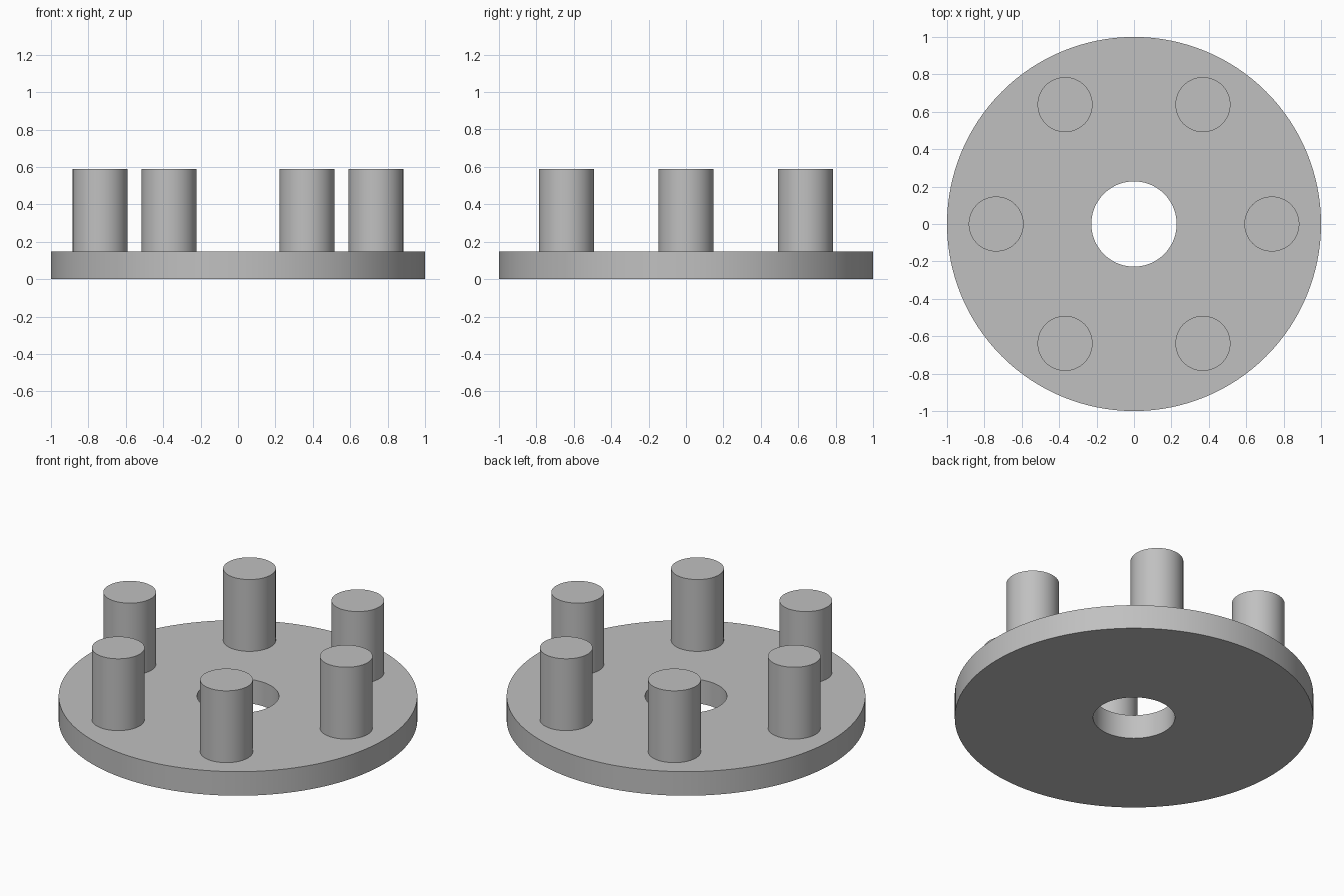
import bpy
import bmesh
from math import cos, sin, pi, radians

DISC_RADIUS, HOLE_RADIUS, DISC_HEIGHT = 1.0, 0.228, 0.148
PEG_RADIUS, PEG_RING, PEG_TOP = 0.147, 0.737, 0.59
PEG_COUNT, SINK = 6, 0.005

default_cube = bpy.data.objects.get("Cube")
if default_cube:
    bpy.data.objects.remove(default_cube, do_unlink=True)

# Single plain grey
grey = bpy.data.materials.new("plain_grey")
grey.use_nodes = True
colour = (0.53, 0.53, 0.53, 1)
grey.diffuse_color = colour
grey.node_tree.nodes["Principled BSDF"].inputs["Base Color"].default_value = colour


def finish(obj):
    obj.data.materials.append(grey)
    bpy.ops.object.select_all(action="DESELECT")
    obj.select_set(True)
    bpy.context.view_layer.objects.active = obj
    bpy.ops.object.shade_smooth_by_angle(angle=radians(30))


def lathe(name, profile, steps):
    """Turn a closed (radius, z) profile around the z axis."""
    bm = bmesh.new()
    rings = []
    for i in range(steps):
        a = 2 * pi * i / steps
        rings.append([bm.verts.new((r * cos(a), r * sin(a), z)) for r, z in profile])
    for i, ring in enumerate(rings):
        after = rings[(i + 1) % steps]
        for j in range(len(profile)):
            k = (j + 1) % len(profile)
            bm.faces.new((ring[j], after[j], after[k], ring[k]))
    bmesh.ops.recalc_face_normals(bm, faces=bm.faces)
    mesh = bpy.data.meshes.new(name)
    bm.to_mesh(mesh)
    bm.free()
    obj = bpy.data.objects.new(name, mesh)
    bpy.context.collection.objects.link(obj)
    finish(obj)


# Base disc with a central through hole
lathe("base_disc", [(HOLE_RADIUS, 0), (DISC_RADIUS, 0),
                    (DISC_RADIUS, DISC_HEIGHT), (HOLE_RADIUS, DISC_HEIGHT)], 128)

# Ring of upright pegs, slightly sunk into the disc
bottom = DISC_HEIGHT - SINK
for i in range(PEG_COUNT):
    a = 2 * pi * i / PEG_COUNT
    bpy.ops.mesh.primitive_cylinder_add(
        vertices=64, radius=PEG_RADIUS, depth=PEG_TOP - bottom,
        location=(PEG_RING * cos(a), PEG_RING * sin(a), (PEG_TOP + bottom) / 2))
    peg = bpy.context.object
    peg.name = f"peg_{i + 1}"
    finish(peg)
